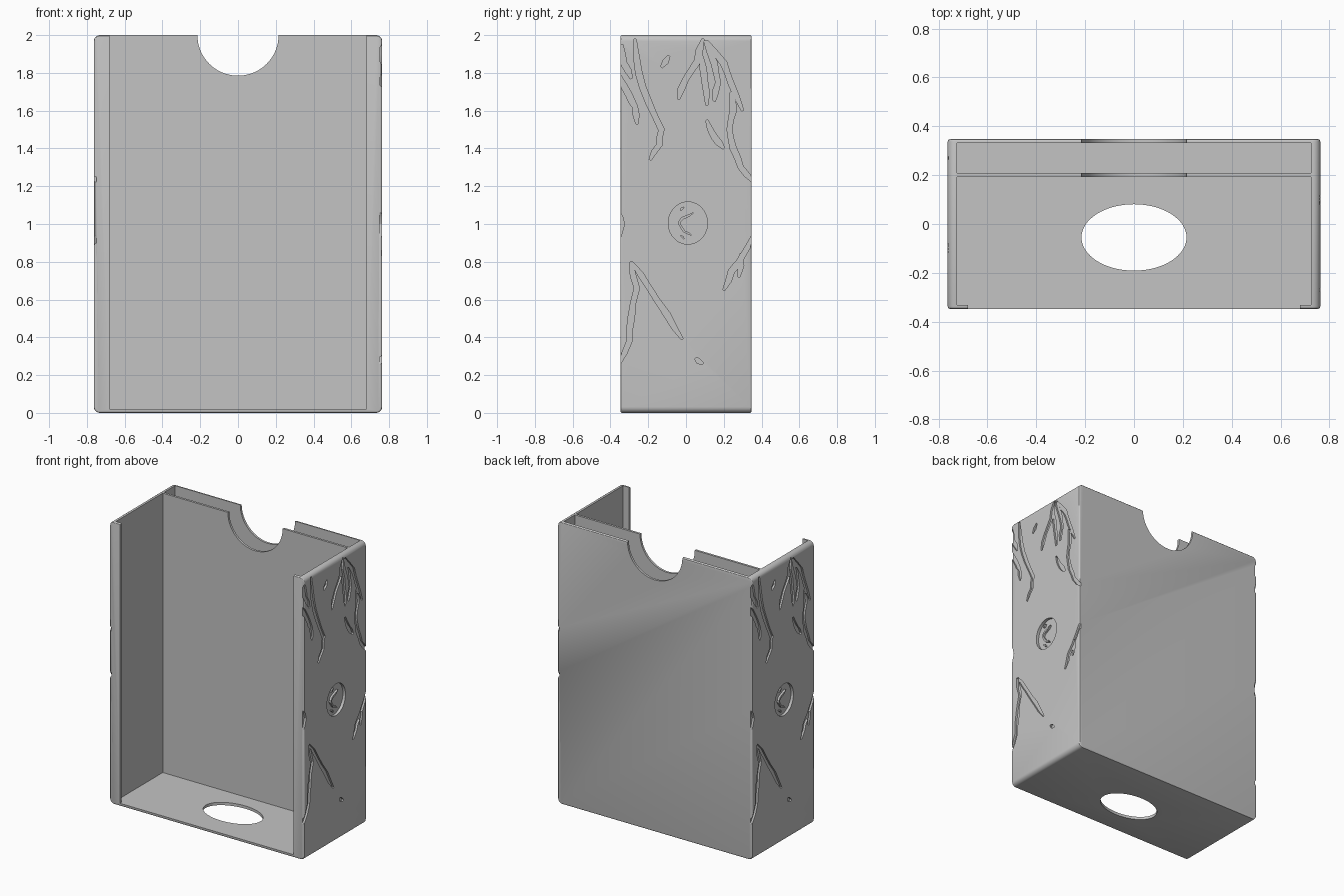
import bpy, bmesh, math, random
from mathutils import Vector

random.seed(4)
cube = bpy.data.objects.get("Cube")
if cube:
    bpy.data.objects.remove(cube, do_unlink=True)

W, D, H = 0.763, 0.348, 2.0          # half width, half depth, height
WALL, GROOVE = 0.016, 0.012
INNER, LIP = 0.725, 0.68

grey = bpy.data.materials.new("matte grey")
grey.use_nodes = True
grey.diffuse_color = (0.55, 0.55, 0.55, 1)
grey.node_tree.nodes["Principled BSDF"].inputs["Base Color"].default_value = (0.55, 0.55, 0.55, 1)


def finish(name, bm):
    bmesh.ops.recalc_face_normals(bm, faces=bm.faces[:])
    mesh = bpy.data.meshes.new(name)
    bm.to_mesh(mesh)
    bm.free()
    mesh.materials.append(grey)
    obj = bpy.data.objects.new(name, mesh)
    bpy.context.collection.objects.link(obj)
    return obj


def prism(name, outline, direction):
    """Closed outline of 3D points swept along a vector."""
    bm = bmesh.new()
    face = bm.faces.new([bm.verts.new(p) for p in outline])
    swept = bmesh.ops.extrude_face_region(bm, geom=[face], use_keep_orig=True)
    moved = [v for v in swept["geom"] if isinstance(v, bmesh.types.BMVert)]
    bmesh.ops.translate(bm, verts=moved, vec=direction)
    return finish(name, bm)


def cut(target, cutter):
    cutter.hide_render = True
    mod = target.modifiers.new("cut", 'BOOLEAN')
    mod.operation, mod.solver, mod.object = 'DIFFERENCE', 'EXACT', cutter
    bpy.context.view_layer.objects.active = target
    bpy.ops.object.modifier_apply(modifier=mod.name)
    bpy.data.objects.remove(cutter, do_unlink=True)


def ellipse(cx, cy, rx, ry, n=64):
    return [(cx + rx * math.cos(math.tau * i / n), cy + ry * math.sin(math.tau * i / n))
            for i in range(n)]


# Rounded outer block
bm = bmesh.new()
bmesh.ops.create_cube(bm, size=2)
for v in bm.verts:
    v.co = (v.co.x * W, v.co.y * D, (v.co.z + 1) * H / 2)
long_edges = [e for e in bm.edges if abs(e.verts[0].co.y - e.verts[1].co.y) > D]
bmesh.ops.bevel(bm, geom=long_edges, offset=0.032, segments=6, profile=0.5, affect='EDGES')
rim = [e for e in bm.edges if abs(e.verts[0].co.y - e.verts[1].co.y) < 0.001]
bmesh.ops.bevel(bm, geom=rim, offset=0.01, segments=3, profile=0.5, affect='EDGES')
body = finish("box_sleeve", bm)

# Main compartment, open at the top and at the front between the lips
half = [(LIP, -1), (LIP, WALL - D), (INNER, WALL - D), (INNER, 0.193)]
plan = half + [(-x, y) for x, y in reversed(half)]
cut(body, prism("compartment_cutter", [(x, y, 0.02) for x, y in plan], (0, 0, 3)))

# Narrow slot behind the partition
plan = [(-INNER, 0.209), (INNER, 0.209), (INNER, D - WALL), (-INNER, D - WALL)]
cut(body, prism("slot_cutter", [(x, y, 0.02) for x, y in plan], (0, 0, 3)))

# Thumb notch through both back panels, and push hole in the floor
cut(body, prism("notch_cutter", [(x, 0, z) for x, z in ellipse(0, H, 0.215, 0.215)], (0, 1, 0)))
cut(body, prism("hole_cutter", [(x, y, -1) for x, y in ellipse(0, -0.055, 0.215, 0.136)], (0, 0, 1.5)))


def ribbon(points, width):
    """Outline of a tapering, slightly wavy strip along a path."""
    path = []
    for a, b in zip(points, points[1:]):
        a, b = Vector(a), Vector(b)
        mid = (a + b) / 2 + Vector((random.uniform(-1, 1), 0)) * 0.006
        path += [a, mid]
    path.append(Vector(points[-1]))
    left, right = [], []
    last = len(path) - 1
    for i, p in enumerate(path):
        along = (path[min(i + 1, last)] - path[max(i - 1, 0)]).normalized()
        side = Vector((-along.y, along.x))
        taper = 0.35 if i in (0, last) else random.uniform(0.8, 1.1)
        left.append(p + side * width * taper / 2)
        right.append(p - side * width * taper / 2)
    return left + right[::-1]


# Root-like cracks on the side walls, as depth and height along each path
upper_roots = [
    [(-.27, 1.98), (-.25, 1.8), (-.2, 1.65), (-.13, 1.5), (-.14, 1.42), (-.19, 1.34)],
    [(-.34, 1.95), (-.33, 1.85), (-.29, 1.77)],
    [(-.36, 1.8), (-.3, 1.68), (-.27, 1.62), (-.26, 1.53)],
    [(-.13, 1.83), (-.09, 1.89)],
    [(.09, 1.98), (.06, 1.86), (0, 1.77), (-.04, 1.66)],
    [(.08, 1.9), (.1, 1.75), (.11, 1.63)],
    [(.1, 1.97), (.15, 1.85), (.17, 1.75), (.15, 1.65)],
    [(.11, 1.97), (.2, 1.85), (.24, 1.74), (.3, 1.6)],
    [(.24, 1.7), (.25, 1.6), (.23, 1.5), (.25, 1.4), (.29, 1.3), (.36, 1.22)],
    [(.11, 1.55), (.15, 1.46), (.2, 1.4)],
]
lower_roots = [
    [(.36, .95), (.28, .8), (.24, .75), (.2, .65)],
    [(.29, .84), (.28, .72)],
    [(-.29, .8), (-.2, .67), (-.1, .52), (-.02, .39)],
    [(-.29, .8), (-.26, .66), (-.29, .5), (-.3, .38), (-.36, .25)],
    [(.05, .29), (.09, .26)],
    [(-.36, 1.07), (-.34, 1), (-.36, .9)],
]
outlines = [ribbon(path, 0.032) for path in upper_roots + lower_roots]

# Raised strokes inside the round recess
strokes = [
    [(.04, 1.06), (-.02, 1.03), (-.035, 1), (-.01, .96), (.03, .94)],
    [(-.01, 1.09), (-.03, 1.07)],
    [(-.03, .94), (-.01, .92)],
]
stroke_outlines = [ribbon(path, 0.014) for path in strokes]

# The second wall repeats the first, turned half a circle
for side, label in ((1, "left"), (-1, "right")):
    def on_wall(outline, x):
        return [(side * x, side * y, z) for y, z in outline]

    for i, outline in enumerate(outlines):
        depth = GROOVE + i * 0.0002
        cut(body, prism("crack_cutter", on_wall(outline, W - depth), (side * 0.1, 0, 0)))
    cut(body, prism("recess_cutter", on_wall(ellipse(.01, 1.005, .104, .112, 40), W - 0.02),
                    (side * 0.1, 0, 0)))
    for i, outline in enumerate(stroke_outlines):
        prism(f"{label}_recess_stroke_{i + 1}", on_wall(outline, W - 0.022), (side * 0.016, 0, 0))

# Smooth the rounded edges, keep the corners crisp
bpy.ops.object.select_all(action='DESELECT')
body.select_set(True)
bpy.context.view_layer.objects.active = body
bpy.ops.object.shade_smooth_by_angle(angle=math.radians(30))
